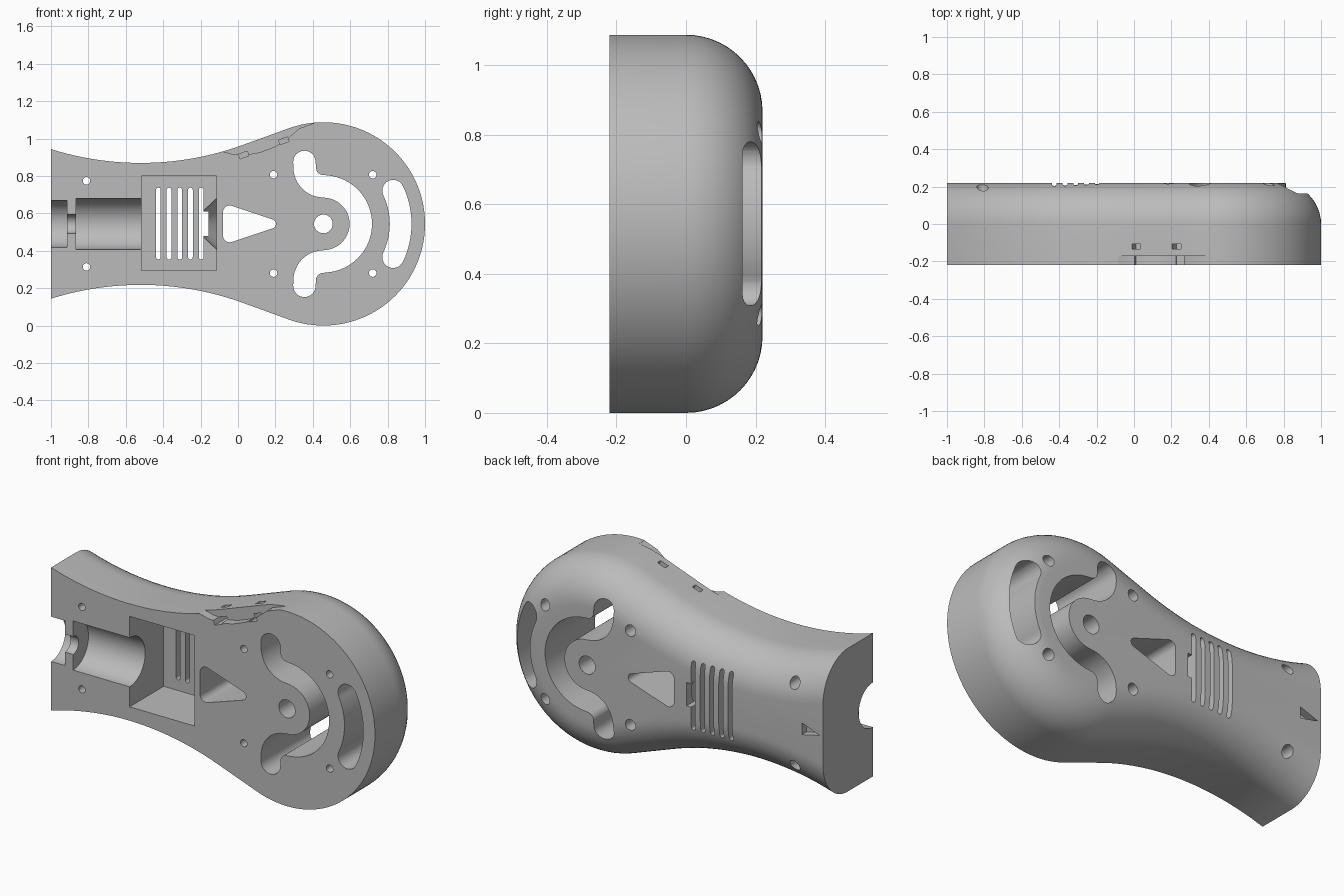
import bpy, bmesh
from math import pi, sin, cos, acos, atan2, hypot, radians

cube = bpy.data.objects.get("Cube")
if cube:
    bpy.data.objects.remove(cube)

MID = 0.5435          # height of the mirror line
HEAD_X = 0.4565       # centre of the round head
DEPTH = 0.22          # half thickness and back fillet radius
WAIST = (-0.52, 1.926, 1.6)   # waist arc centre and radius

grey = bpy.data.materials.new("grey plastic")
grey.use_nodes = True
grey.diffuse_color = (0.5, 0.5, 0.5, 1)
grey.node_tree.nodes["Principled BSDF"].inputs["Base Color"].default_value = (0.5, 0.5, 0.5, 1)


def make_object(name, bm):
    bmesh.ops.recalc_face_normals(bm, faces=bm.faces)
    mesh = bpy.data.meshes.new(name)
    bm.to_mesh(mesh)
    bm.free()
    mesh.materials.append(grey)
    obj = bpy.data.objects.new(name, mesh)
    bpy.context.collection.objects.link(obj)
    return obj


def loft(name, rings):
    """Closed solid through rings of equal point count."""
    bm = bmesh.new()
    loops = [[bm.verts.new(p) for p in ring] for ring in rings]
    n = len(loops[0])
    for a, b in zip(loops, loops[1:]):
        for i in range(n):
            j = (i + 1) % n
            bm.faces.new((a[i], a[j], b[j], b[i]))
    bm.faces.new(loops[0])
    bm.faces.new(loops[-1])
    return make_object(name, bm)


def arc(cx, cz, r, a0, a1, n):
    return [(cx + r * cos(a0 + (a1 - a0) * i / n), cz + r * sin(a0 + (a1 - a0) * i / n))
            for i in range(n + 1)]


def outline(d):
    """Body outline moved inwards by d: head arc, straight flank, waist arc, mirrored."""
    wx, wz, wr = WAIST
    dx = wx - HEAD_X
    turn = atan2(wz, dx) - acos((MID + wr) / hypot(dx, wz))
    upper = arc(HEAD_X, 0, MID - d, 0, turn, 40)
    end = -acos((-1 - wx) / (wr + d))
    upper += arc(wx, wz, wr + d, turn - pi, end, 24)
    lower = [(x, -z) for x, z in reversed(upper[1:])]
    return [(x, z + MID) for x, z in upper + lower]


# Body: straight wall, then a quarter-round edge to the flat back
rings = [[(x, -DEPTH, z) for x, z in outline(0)]]
for k in range(15):
    t = pi / 2 * k / 14
    rings.append([(x, DEPTH * sin(t), z) for x, z in outline(DEPTH * (1 - cos(t)))])
body = loft("handle_half_shell", rings)


def cut(cutter):
    mod = body.modifiers.new("cut", "BOOLEAN")
    mod.operation = "DIFFERENCE"
    mod.solver = "EXACT"
    mod.object = cutter
    bpy.context.view_layer.objects.active = body
    bpy.ops.object.modifier_apply(modifier=mod.name)
    bpy.data.objects.remove(cutter)


def cut_y(points, y0=-0.4, y1=0.4):
    cut(loft("cutter", [[(x, y, z) for x, z in points] for y in (y0, y1)]))


def cut_x(x0, x1, r0, r1, y):
    """Round bore along x."""
    cut(loft("cutter", [[(x, p, q) for p, q in arc(y, MID, r, 0, 2 * pi, 48)[:-1]]
                        for x, r in ((x0, r0), (x1, r1))]))


def box(x0, x1, z0, z1):
    return [(x0, z0), (x1, z0), (x1, z1), (x0, z1)]


def turned_box(cx, cz, w, h, angle):
    c, s = cos(angle), sin(angle)
    return [(cx + u * c - v * s, cz + u * s + v * c)
            for u, v in box(-w / 2, w / 2, -h / 2, h / 2)]


def circle(x, z, r):
    return arc(x, z, r, 0, 2 * pi, 32)[:-1]


def band(path, w):
    """Round-ended slot of half width w along a path."""
    left, right, heads = [], [], []
    for i, (x, z) in enumerate(path):
        a, b = path[max(i - 1, 0)], path[min(i + 1, len(path) - 1)]
        h = atan2(b[1] - a[1], b[0] - a[0])
        heads.append(h)
        left.append((x - w * sin(h), z + w * cos(h)))
        right.append((x + w * sin(h), z - w * cos(h)))
    cap1 = arc(*path[-1], w, heads[-1] + pi / 2, heads[-1] - pi / 2, 12)[1:-1]
    cap0 = arc(*path[0], w, heads[0] - pi / 2, heads[0] - 3 * pi / 2, 12)[1:-1]
    return left + cap1 + right[::-1] + cap0


# Cable channel: mouth, neck and wide barrel
cut_x(-1.1, -0.915, 0.125, 0.125, -DEPTH)
cut_x(-0.93, -0.85, 0.05, 0.05, -DEPTH)
cut_x(-0.865, -0.5, 0.137, 0.137, -DEPTH)

# Component pocket with vent slots, window and flared seat
cut_y(box(-0.515, -0.115, 0.295, 0.80), -0.4, 0.08)
for i in range(5):
    x = -0.426 + 0.0572 * i
    cut_y(band([(x, 0.366), (x, 0.725)], 0.0125))
cut_x(-0.19, -0.116, 0.065, 0.135, 0.08)
cut_y(box(-0.2, -0.157, 0.48, 0.61))

# Rounded wedge opening
wedge = arc(-0.045, 0.607, 0.035, radians(75), pi, 8)
wedge += [(x, 2 * MID - z) for x, z in reversed(wedge)]
wedge += arc(0.178, MID, 0.025, radians(-75), radians(75), 8)
cut_y(wedge)

# Curved opening around the hub
half = [(0.355, 0.875)] + arc(0.4565, 0.845, 0.1, pi, 1.5 * pi, 12)
half += arc(HEAD_X, MID, 0.2, pi / 2, 0, 20)[1:]
cut_y(band(half + [(x, 2 * MID - z) for x, z in reversed(half[:-1])], 0.06))

# Hub hole and outer crescent slot
cut_y(circle(HEAD_X, MID, 0.05))
cut_y(band(arc(HEAD_X, MID, 0.413, radians(-25.5), radians(25.5), 24), 0.058))

# Screw holes, wider at the back
for x, off in ((-0.81, 0.23), (0.19, 0.263), (0.72, 0.263)):
    for side in (-1, 1):
        z = MID + side * off
        cut_y(circle(x, z, 0.02))
        cut_y(circle(x, z, 0.031), 0.06, 0.4)

# Small wedge notch in the back near the cable end
cut_y([(-0.87, 0.51), (-0.87, 0.575), (-0.98, 0.535)], 0.18, 0.4)

# Shallow switch seat on the upper flank with two hooked slots
cut_y([(-0.1, 0.935), (-0.03, 0.917), (0.05, 0.914), (0.12, 0.927), (0.2, 0.958),
       (0.27, 1.005), (0.33, 1.055), (0.41, 1.084), (0.41, 1.2), (-0.1, 1.2)],
      -0.4, -0.17)
tilt = radians(20)
for x, z in ((0.03, 0.912), (0.245, 0.988)):
    cut_y(turned_box(x, z, 0.05, 0.026, tilt), -0.4, -0.105)
    cut_y(turned_box(x - 0.05 * sin(tilt), z + 0.05 * cos(tilt), 0.05, 0.11, tilt),
          -0.135, -0.106)

bpy.ops.object.select_all(action="DESELECT")
body.select_set(True)
bpy.context.view_layer.objects.active = body
bpy.ops.object.shade_smooth_by_angle(angle=radians(30))
